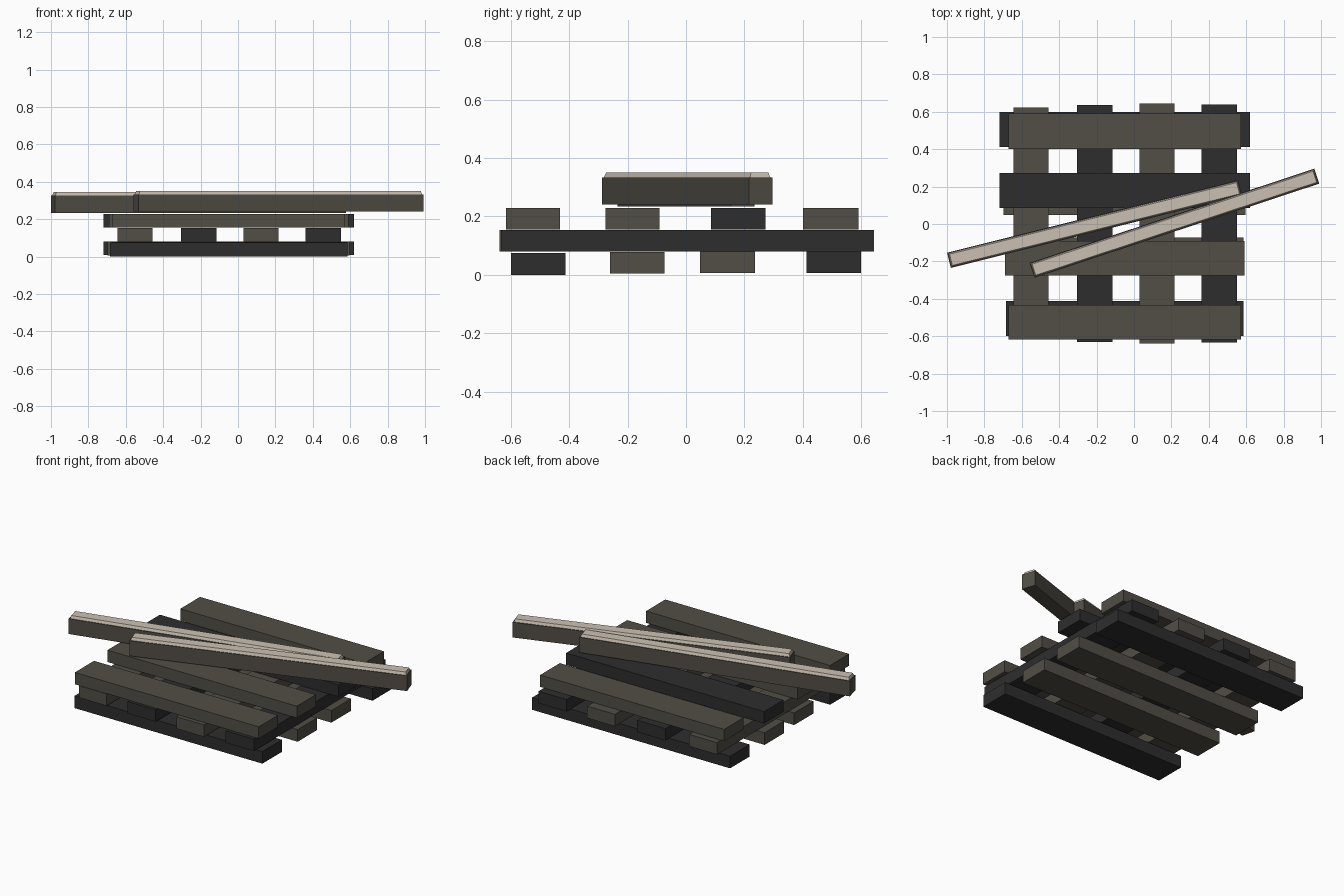
import bpy, math

if "Cube" in bpy.data.objects:
    bpy.data.objects.remove(bpy.data.objects["Cube"])


def material(name, rgb):
    m = bpy.data.materials.new(name)
    m.diffuse_color = (*rgb, 1)
    m.use_nodes = True
    m.node_tree.nodes["Principled BSDF"].inputs["Base Color"].default_value = m.diffuse_color
    return m


BROWN = material("weathered brown", (0.085, 0.076, 0.062))
DARK = material("charred wood", (0.027, 0.027, 0.027))
CREAM = material("pale snow cap", (0.60, 0.53, 0.45))


def block(name, x, y, z, mat, taper=0.0):
    """Box from (min, max) ranges; taper insets the upper face."""
    t = taper
    verts = [(x[0], y[0], z[0]), (x[1], y[0], z[0]), (x[1], y[1], z[0]), (x[0], y[1], z[0]),
             (x[0] + t, y[0] + t, z[1]), (x[1] - t, y[0] + t, z[1]),
             (x[1] - t, y[1] - t, z[1]), (x[0] + t, y[1] - t, z[1])]
    faces = [(3, 2, 1, 0), (4, 5, 6, 7), (0, 1, 5, 4), (1, 2, 6, 5), (2, 3, 7, 6), (3, 0, 4, 7)]
    me = bpy.data.meshes.new(name)
    me.from_pydata(verts, [], faces)
    me.materials.append(mat)
    ob = bpy.data.objects.new(name, me)
    bpy.context.collection.objects.link(ob)
    return ob


# Bottom slats along x: x range, y range, start height
for i, (x0, x1, y0, y1, z, m) in enumerate([
        (-0.685, 0.585, -0.60, -0.412, 0.0, DARK),
        (-0.68, 0.585, -0.26, -0.073, 0.004, BROWN),
        (-0.697, 0.597, 0.048, 0.237, 0.006, BROWN),
        (-0.718, 0.62, 0.412, 0.60, 0.007, DARK)]):
    block(f"bottom_slat_{i + 1}", (x0, x1), (y0, y1), (z, z + 0.074), m)

# Middle beams along y
for i, (x0, x1, y0, y1, m) in enumerate([
        (-0.645, -0.457, -0.615, 0.622, BROWN),
        (-0.305, -0.115, -0.63, 0.635, DARK),
        (0.03, 0.217, -0.638, 0.643, BROWN),
        (0.36, 0.55, -0.633, 0.638, DARK)]):
    block(f"middle_beam_{i + 1}", (x0, x1), (y0, y1), (0.08, 0.153), m)

# Top slats along x
for i, (x0, x1, y0, y1, m) in enumerate([
        (-0.67, 0.572, -0.617, -0.432, BROWN),
        (-0.69, 0.59, -0.275, -0.09, BROWN),
        (-0.718, 0.62, 0.085, 0.272, DARK),
        (-0.67, 0.572, 0.40, 0.59, BROWN)]):
    block(f"top_slat_{i + 1}", (x0, x1), (y0, y1), (0.156, 0.228), m)

# Two loose planks on edge, each with a pale tapered cap
L, W = 0.802, 0.042
for name, x, y, z, deg in [("left_plank", -0.211, 0.0, 0.234, 14.0),
                           ("right_plank", 0.216, 0.004, 0.240, 18.3)]:
    body = block(name, (-L, L), (-W, W), (0, 0.093), BROWN)
    cap = block(name + "_cap", (-L + 0.005, L - 0.005), (-W + 0.005, W - 0.005),
                (0.093, 0.110), CREAM, taper=0.006)
    for ob in (body, cap):
        ob.location = (x, y, z)
        ob.rotation_euler.z = math.radians(deg)
